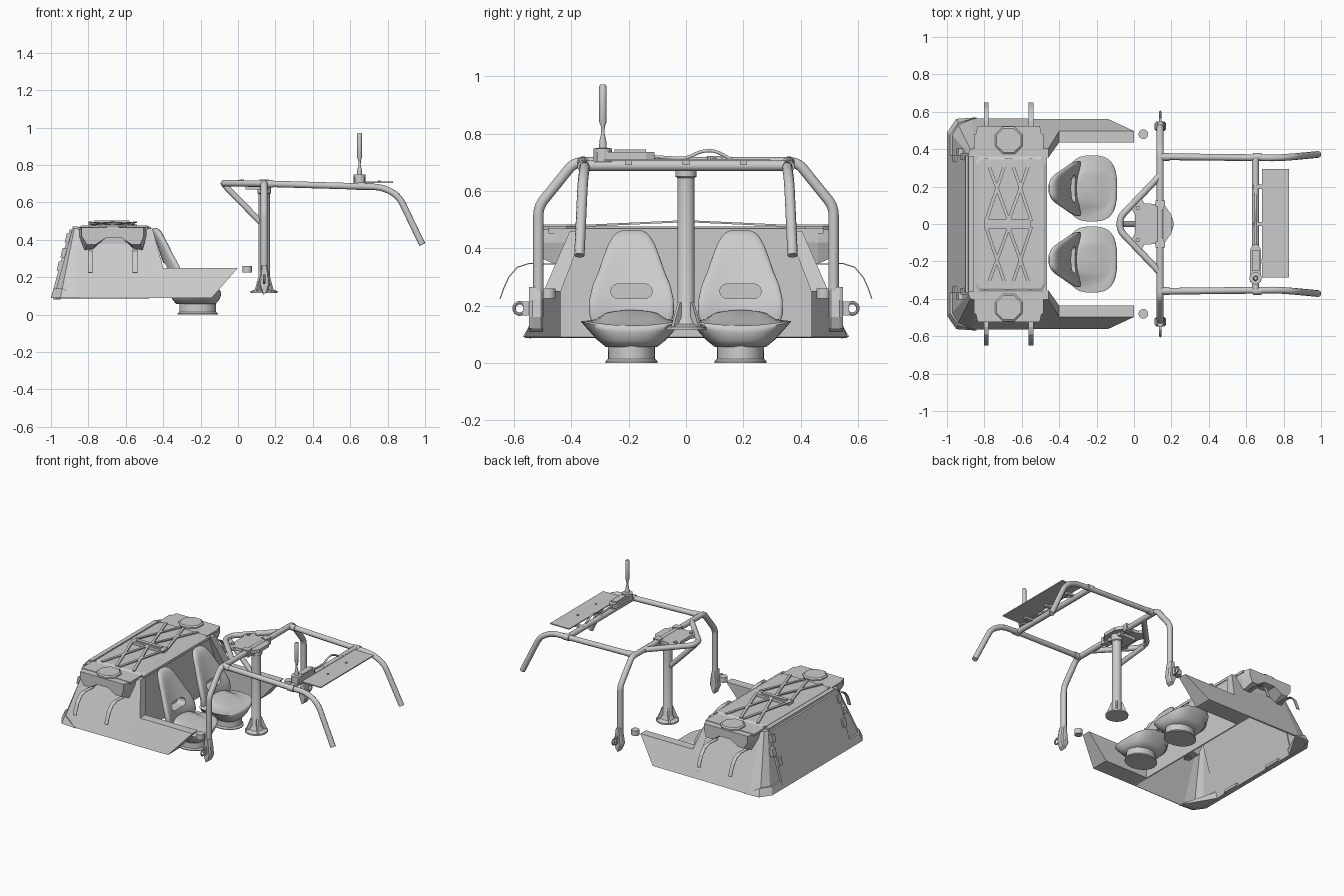
import bpy, bmesh, math
from mathutils import Vector as V

if "Cube" in bpy.data.objects:
    bpy.data.objects.remove(bpy.data.objects["Cube"])


def finish(name, bm, smooth=None, mirror=False):
    bmesh.ops.recalc_face_normals(bm, faces=bm.faces)
    me = bpy.data.meshes.new(name)
    bm.to_mesh(me)
    bm.free()
    ob = bpy.data.objects.new(name, me)
    bpy.context.collection.objects.link(ob)
    if smooth:
        shade(ob, smooth)
    if mirror:
        ob.modifiers.new("mirror", 'MIRROR').use_axis = (False, True, False)
    return ob


def shade(ob, angle):
    bpy.ops.object.select_all(action='DESELECT')
    ob.select_set(True)
    bpy.context.view_layer.objects.active = ob
    bpy.ops.object.shade_smooth_by_angle(angle=math.radians(angle))


def loft(name, rings, smooth=None, mirror=False, start=True, end=True):
    bm = bmesh.new()
    rows = [[bm.verts.new(p) for p in r] for r in rings]
    n = len(rows[0])
    for a, b in zip(rows, rows[1:]):
        for i in range(n):
            bm.faces.new((a[i], a[(i + 1) % n], b[(i + 1) % n], b[i]))
    if start:
        bm.faces.new(rows[0][::-1])
    if end:
        bm.faces.new(rows[-1])
    return finish(name, bm, smooth, mirror)


def box(name, x, y, z, mirror=False):
    r = [(x[0], y[0]), (x[1], y[0]), (x[1], y[1]), (x[0], y[1])]
    return loft(name, [[(a, b, h) for a, b in r] for h in z], None, mirror)


def lathe(name, cx, cy, prof, n=20, sx=1, mirror=False, smooth=35, turn=0.0):
    """Stack of circles (radius, z) around a vertical axis."""
    ang = [2 * math.pi * (i + turn) / n for i in range(n)]
    return loft(name, [[(cx + sx * r * math.cos(a), cy + r * math.sin(a), z) for a in ang]
                       for r, z in prof], smooth, mirror)


def tube(name, pts, r, bend=0.05, mirror=False, res=3, cyclic=False):
    """Round tube along a path with rounded bends."""
    P = [V(p) for p in pts]
    path = [P[0]]
    for a, b, c in zip(P, P[1:], P[2:]):
        p = b + (a - b).normalized() * min(bend, (a - b).length * .45)
        q = b + (c - b).normalized() * min(bend, (c - b).length * .45)
        path += [p.lerp(b, t / 5).lerp(b.lerp(q, t / 5), t / 5) for t in range(6)]
    path.append(P[-1])
    cu = bpy.data.curves.new(name, 'CURVE')
    cu.dimensions = '3D'
    cu.bevel_depth, cu.bevel_resolution, cu.use_fill_caps = r, res, True
    s = cu.splines.new('POLY')
    s.points.add(len(path) - 1)
    for sp, p in zip(s.points, path):
        sp.co = (*p, 1)
    s.use_cyclic_u = cyclic
    ob = bpy.data.objects.new(name, cu)
    bpy.context.collection.objects.link(ob)
    bpy.ops.object.select_all(action='DESELECT')
    ob.select_set(True)
    bpy.context.view_layer.objects.active = ob
    bpy.ops.object.convert(target='MESH')
    ob = bpy.context.object
    shade(ob, 40)
    if mirror:
        ob.modifiers.new("mirror", 'MIRROR').use_axis = (False, True, False)
    return ob


def both(half, z):
    """Close a half outline (y > 0) into a full symmetric one."""
    return [(x, y, z) for x, y in half] + [(x, -y, z) for x, y in half[::-1]]


# rear body shell, open underneath, with side sills and sloped cheeks
tub = loft("rear_body", [
    both([(-.985, .49), (-.95, .55), (-.87, .565), (-.47, .562)], .09),
    both([(-.885, .375), (-.875, .40), (-.85, .405), (-.47, .405)], .46)], start=False)
sol = tub.modifiers.new("skin", 'SOLIDIFY')
sol.thickness, sol.offset = .01, -1
sill = [(.437, .09, -.14), (.562, .09, -.14), (.497, .25, 0), (.437, .25, 0)]
loft("side_sill", [[(-.47, y, z) for y, z, _ in sill], [(x, y, z) for y, z, x in sill]], mirror=True)
loft("side_cheek", [[(-.47, .437, .25), (-.47, .497, .25), (-.47, .405, .46), (-.47, .355, .46)],
                    [(-.40, .437, .25), (-.40, .497, .25), (-.457, .405, .46), (-.457, .355, .46)]], mirror=True)
loft("rear_corner_foot", [
    [(-1, .30, .09), (-1, .49, .09), (-.95, .562, .09), (-.84, .57, .09)],
    [(-.985, .30, .14), (-.985, .475, .14), (-.94, .54, .14), (-.90, .552, .12)]], mirror=True)

# tailgate slab with latches
gate = [(-1.0, .09), (-.9, .455), (-.87, .455), (-.97, .09)]
loft("tailgate", [[(x, y, z) for x, z in gate] for y in (-.37, .37)])
for x, y, z in [(-.915, .36, .41), (-.938, .385, .33), (-.958, .35, .26)]:
    loft("tailgate_latch", [[(x - .012, y + s, z - .025), (x, y + s, z + .025),
                             (x + .03, y + s, z + .025), (x + .02, y + s, z - .025)] for s in (-.018, .018)],
         mirror=True)
for y in (-.2, .2):
    box("tailgate_foot", (-.99, -.95), (y - .06, y + .06), (.082, .10))

# cargo cover with edge rim, crossed straps and middle clamp
cover = [(-.85, .33), (-.83, .36), (-.49, .36), (-.47, .33)]
loft("cargo_cover", [both(cover, .45), both(cover, .468),
                     both([(-.835, .32), (-.82, .345), (-.5, .345), (-.485, .32)], .476)])
box("cover_rear_rim", (-.885, -.855), (-.36, .36), (.45, .47))
box("cover_front_rim", (-.48, -.465), (-.37, .37), (.45, .468))
for s in (-1, 1):
    for x0, x1 in [(-.79, -.67), (-.68, -.79), (-.55, -.67), (-.66, -.55)]:
        loft("cargo_strap", [[(x + dx, y, z + dz) for dx, dz in
                              [(-.009, 0), (.009, 0), (.009, .007), (-.009, .007)]]
                             for x, y, z in [(x0, s * .35, .475), (x1, s * .02, .490)]])
box("strap_clamp", (-.80, -.55), (-.026, .026), (.475, .495))
box("clamp_bar", (-.77, -.58), (-.012, .012), (.495, .503))

# side lockers, their octagonal lids and the bent mudguard brackets
lock = [(-.85, .465), (-.85, .42), (-.82, .345), (-.77, .355), (-.71, .41), (-.62, .41),
        (-.56, .355), (-.51, .345), (-.49, .42), (-.49, .465)]
loft("side_locker", [[(x, .35, z) for x, z in lock],
                     [(x, .46, z) for x, z in lock],
                     [(-.67 + (x + .67) * .92, .525, z if z > .4 else .375) for x, z in lock]], mirror=True)
box("locker_recess", (-.76, -.57), (.36, .44), (.36, .43), True)
box("locker_lip", (-.855, -.485), (.36, .48), (.452, .468), True)
lathe("locker_lid", -.67, .447, [(.08, .46), (.08, .475), (.07, .482)], 8, mirror=True, smooth=None, turn=.5)
guard = [(.40, .345), (.55, .348), (.59, .335), (.62, .30), (.638, .26), (.65, .225)]
for x in (-.79, -.55):
    loft("mudguard_bracket", [[(x - .013, y, z), (x + .013, y, z), (x + .013, y - .003, z - .003),
                               (x - .013, y - .003, z - .003)] for y, z in guard], mirror=True)


# seats: pedestal, dished cushion, winged backrest with a slot
def oval(cx, cy, rx, ry, z, n=32, lift=0.0, p=.7, tilt=0.0):
    pts = []
    for i in range(n):
        a = 2 * math.pi * i / n
        c, s = math.cos(a), math.sin(a)
        u = math.copysign(abs(s) ** p, s)
        x = cx + rx * math.copysign(abs(c) ** p, c)
        pts.append((x, cy + ry * u, z + lift * u * u + tilt * (cx - x)))
    return pts


for sy in (-1, 1):
    cy = sy * .19
    lathe("seat_pedestal", -.215, cy, [(.09, 0), (.09, .006), (.082, .014), (.081, .075)], 28, sx=1.2)
    loft("seat_cushion", [oval(-.225, cy, .105, .09, .056), oval(-.225, cy, .125, .12, .08),
                          oval(-.225, cy, .135, .16, .105, lift=.02),
                          oval(-.225, cy, .135, .177, .118, lift=.027),
                          oval(-.225, cy, .128, .165, .13, lift=.017),
                          oval(-.225, cy, .115, .13, .145, tilt=.12),
                          oval(-.225, cy, .095, .10, .158, tilt=.25),
                          oval(-.235, cy, .06, .065, .166, tilt=.3)], 60)
    rings = []
    for z, cx, w, t in [(.10, -.345, .125, .03), (.17, -.34, .148, .035), (.22, -.35, .147, .035),
                        (.27, -.366, .136, .032), (.32, -.385, .115, .03), (.37, -.403, .098, .028),
                        (.41, -.42, .083, .026), (.44, -.432, .066, .024), (.456, -.44, .05, .018),
                        (.464, -.444, .03, .008)]:
        rings.append([(x + .045 * ((y - cy) / .15) ** 2, y, zz)
                      for x, y, zz in oval(cx, cy, t, w, z, p=.8)])
    back = loft("seat_backrest", rings)
    slot = [(cy + .045 * s + .028 * math.cos(a), .25 + .026 * math.sin(a))
            for s, a0 in ((1, -90), (-1, 90)) for a in [math.radians(a0 + 30 * k) for k in range(7)]]
    cut = loft("slot_cutter", [[(x, y, z) for y, z in slot] for x in (-.5, -.2)])
    cut.hide_render = cut.hide_viewport = True
    m = back.modifiers.new("slot", 'BOOLEAN')
    m.object, m.operation, m.solver = cut, 'DIFFERENCE', 'EXACT'
    shade(back, 50)

# roll hoop, roof rails and cross bar
tube("roll_hoop", [(.14, -.515, .16), (.14, -.515, .545), (.14, -.39, .70), (.14, .39, .70),
                   (.14, .515, .545), (.14, .515, .16)], .019, .03)
tube("roof_rail", [(.14, .36, .70), (.77, .353, .682), (.86, .36, .635), (.985, .372, .375)], .018, .05, True)
tube("roof_cross_bar", [(.65, -.355, .688), (.65, .355, .688)], .019)
for x, r in ((.16, .021), (.65, .021)):
    tube("rail_collar", [(x - .015, .359, .70 - (x - .14) * .027), (x + .03, .358, .70 - (x - .12) * .027)],
         r, mirror=True)

# hoop feet with eye rings
foot = [(.11, .16), (.12, .22), (.125, .265), (.155, .265), (.165, .22), (.172, .16), (.155, .12), (.135, .107)]
loft("hoop_foot", [[(.14 + (x - .14) * k, y, z) for x, z in foot]
                   for y, k in ((.498, .7), (.506, 1), (.536, 1), (.548, .7))], mirror=True)
box("eye_tab", (.133, .147), (.54, .568), (.165, .215), True)
ring = [(.14, .58 + .02 * math.cos(a), .19 + .02 * math.sin(a)) for a in [math.pi * k / 8 for k in range(16)]]
tube("eye_ring", ring, .006, .001, True, 2, True)
lathe("loose_bush", .05, .48, [(.026, .225), (.026, .26)], 14, mirror=True)

# centre post with flared base and gussets
lathe("centre_post", .14, 0, [(.072, .115), (.072, .125), (.045, .135), (.03, .16), (.03, .645), (.037, .65),
                              (.037, .70)], 24)
for k in range(4):
    a = math.pi / 4 + k * math.pi / 2
    d, s = V((math.cos(a), math.sin(a), 0)), V((-math.sin(a), math.cos(a), 0)) * .006
    g = [V((.14, 0, z)) + d * r for r, z in ((.02, .125), (.068, .125), (.035, .21), (.02, .21))]
    loft("post_gusset", [[p - s for p in g], [p + s for p in g]])

# front mount: V tube, brace, notched plate
tube("mount_v_tube", [(.14, -.26, .70), (-.075, -.035, .702), (-.075, .035, .702), (.14, .26, .70)], .018, .03)
tube("mount_brace", [(-.075, 0, .695), (.13, 0, .485)], .017)
plate = [(.005, .05), (-.02, .10), (.0, .125), (.035, .15), (.055, .11), (.16, .105), (.20, .05)]
loft("mount_plate", [both(plate, .69), both(plate, .712)])
box("mount_block", (.04, .16), (-.06, .06), (.67, .69))
for x in (.02, .15):
    lathe("mount_bolt", x, .085, [(.012, .70), (.012, .722)], 8, mirror=True)
box("hoop_clamp", (.115, .165), (.09, .125), (.675, .722), True)

# roof panel, its brackets, radio box, cable and antenna
box("roof_panel", (.685, .83), (-.285, .293), (.704, .711))
for y in (-.2, .0, .2):
    box("panel_bracket", (.64, .72), (y - .012, y + .012), (.69, .704))
for y in (-.1, .1):
    lathe("panel_stud", .755, y, [(.007, .71), (.007, .716)], 8)
loft("radio_box", [[(x, y, z) for x, y in [(.62, -.31), (.68, -.31), (.68, -.14), (.665, -.11), (.635, -.11),
                                           (.62, -.14)]] for z in (.705, .735)])
box("radio_lid", (.63, .67), (-.25, -.14), (.735, .745))
tube("roof_cable", [(.65, -.13, .72), (.65, 0, .712), (.65, .05, .738), (.65, .10, .742), (.65, .16, .708)], .006, .03)
lathe("antenna", .65, -.29, [(.033, .70), (.033, .748), (.014, .75), (.012, .775), (.006, .80), (.007, .825),
                             (.013, .84), (.013, .965), (.009, .972)], 14)
